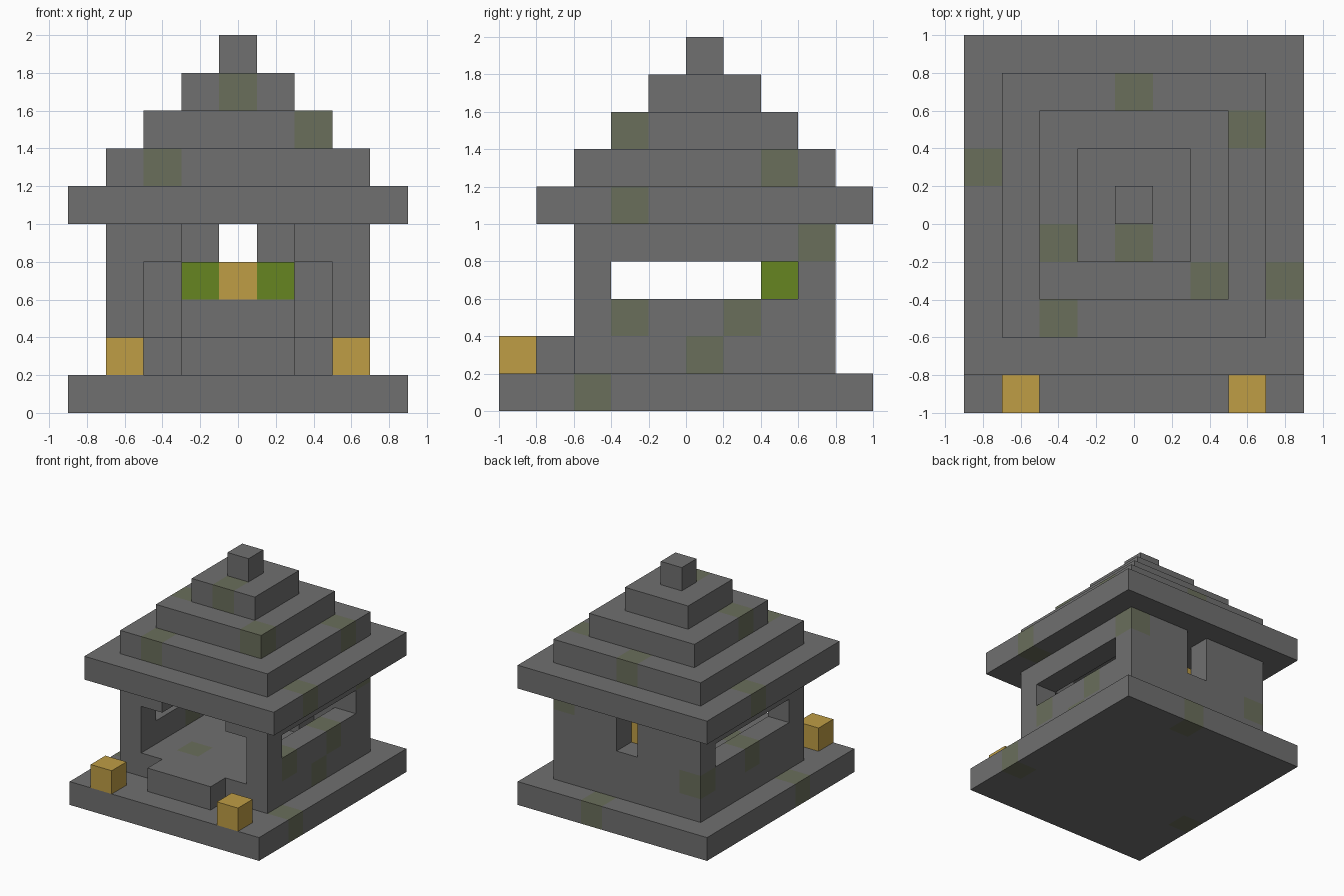
import bpy
import bmesh
from mathutils import Vector

cube = bpy.data.objects.get("Cube")
if cube:
    bpy.data.objects.remove(cube, do_unlink=True)

S = 0.2  # edge length of one stone block


def make_material(name, color):
    mat = bpy.data.materials.new(name)
    mat.use_nodes = True
    mat.diffuse_color = (*color, 1)
    bsdf = mat.node_tree.nodes["Principled BSDF"]
    bsdf.inputs["Base Color"].default_value = (*color, 1)
    bsdf.inputs["Roughness"].default_value = 0.9
    return mat


stone = make_material("grey stone", (0.16, 0.16, 0.16))
mossy = make_material("mossy stone", (0.144, 0.157, 0.105))
gold = make_material("gold", (0.52, 0.34, 0.06))
leaf = make_material("leaf green", (0.133, 0.235, 0.015))


def cells(x, y, z):
    """Block cells filling the box with the given (min, max) ranges."""
    n = [range(round((hi - lo) / S)) for lo, hi in (x, y, z)]
    return {(round(x[0] + S * (i + .5), 1), round(y[0] + S * (j + .5), 1),
             round(z[0] + S * (k + .5), 1))
            for i in n[0] for j in n[1] for k in n[2]}


# Block centres that carry moss
MOSS = {
    # base
    (.8, -.5, .1), (.2, .9, .1), (-.8, -.3, .1),
    # floor and walls
    (-.2, -.3, .3), (.6, .1, .3), (.6, -.3, .5), (.6, .3, .5),
    (-.6, .7, .5), (-.6, .1, .5), (.6, .7, .9),
    # roof
    (-.8, .3, 1.1), (.8, -.3, 1.1), (0, .7, 1.3), (.6, .5, 1.3),
    (-.4, -.5, 1.3), (.4, -.3, 1.5), (-.4, -.1, 1.5), (0, -.1, 1.7),
}


def build(name, filled, mat=stone):
    """Skin a set of cells with outer faces only; mossy cells get moss."""
    bm = bmesh.new()
    for c in filled:
        for axis in range(3):
            for sign in (-1, 1):
                other = list(c)
                other[axis] = round(c[axis] + sign * S, 1)
                if tuple(other) in filled:
                    continue
                normal, u = Vector((0, 0, 0)), Vector((0, 0, 0))
                normal[axis] = sign * S / 2
                u[(axis + 1) % 3] = S / 2
                v = normal.normalized().cross(u)
                mid = Vector(c) + normal
                face = bm.faces.new([bm.verts.new(mid + d) for d in
                                     (-u - v, u - v, u + v, -u + v)])
                face.material_index = int(mat is stone and c in MOSS)
    bmesh.ops.remove_doubles(bm, verts=bm.verts, dist=0.001)
    mesh = bpy.data.meshes.new(name)
    bm.to_mesh(mesh)
    bm.free()
    mesh.materials.append(mat)
    if mat is stone:
        mesh.materials.append(mossy)
    obj = bpy.data.objects.new(name, mesh)
    bpy.context.collection.objects.link(obj)
    return obj


# Base slab
build("base", cells((-.9, .9), (-1, 1), (0, .2)))

# Walls: hollow room with doorway, side slots and rear window
walls = cells((-.7, .7), (-.6, .8), (.2, 1))
walls -= cells((-.5, .5), (-.4, .6), (.4, 1))     # room
walls -= cells((-.5, .5), (-.6, -.4), (.4, .8))   # doorway
walls -= cells((-.3, .3), (-.6, -.4), (.8, 1))    # doorway top
walls -= cells((-.7, .7), (-.4, .6), (.6, .8))    # side windows
walls -= cells((-.1, .1), (.6, .8), (.6, 1))      # rear window
build("walls", walls)

# Entrance step
build("step", cells((-.3, .3), (-.8, -.6), (.2, .4)))

# Altar with ornaments on top
build("altar", cells((-.3, .3), (.4, .6), (.4, .6)))
build("altar_idol", cells((-.1, .1), (.4, .6), (.6, .8)), gold)
for side, x in (("right", -.2), ("left", .2)):
    build("altar_plant_" + side,
          cells((x - .1, x + .1), (.4, .6), (.6, .8)), leaf)

# Golden blocks in front of the entrance
for side, x in (("right", -.6), ("left", .6)):
    build("entrance_block_" + side,
          cells((x - .1, x + .1), (-1, -.8), (.2, .4)), gold)

# Stepped roof, one tier per level
for i in range(5):
    r = .9 - S * i
    build(f"roof_tier_{i + 1}",
          cells((-r, r), (.1 - r, .1 + r), (1 + S * i, 1.2 + S * i)))
